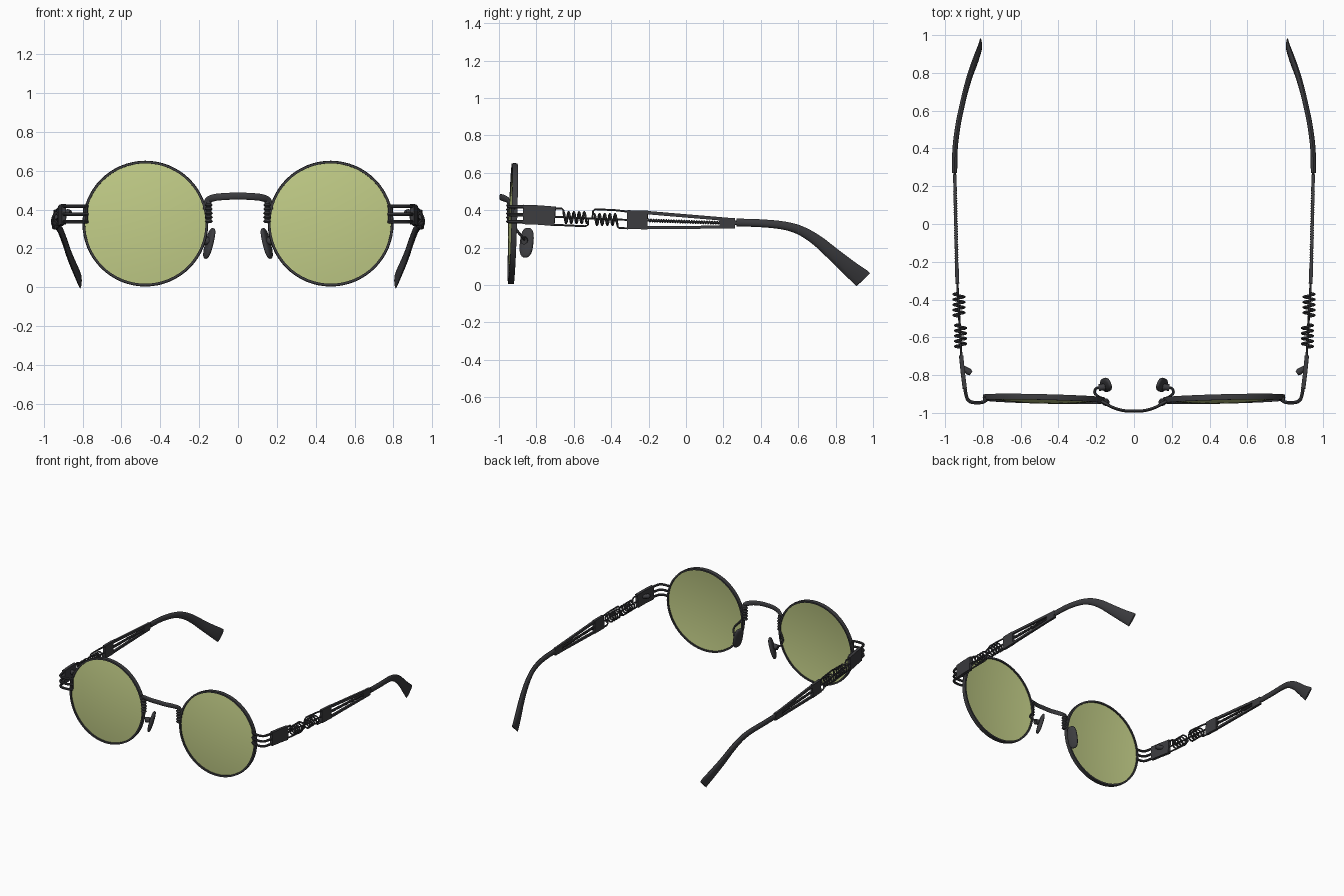
import bpy, bmesh, math
from mathutils import Vector, Matrix

cube = bpy.data.objects.get("Cube")
if cube:
    bpy.data.objects.remove(cube)


def material(name, rgb):
    m = bpy.data.materials.new(name)
    m.use_nodes = True
    m.diffuse_color = (*rgb, 1)
    m.node_tree.nodes["Principled BSDF"].inputs["Base Color"].default_value = (*rgb, 1)
    return m


METAL = material("dark metal", (0.045, 0.045, 0.05))
GLASS = material("green lens", (0.53, 0.6, 0.24))
X, Y, Z = Vector((1, 0, 0)), Vector((0, 1, 0)), Vector((0, 0, 1))


def finish(name, bm, mat=METAL, mirror=True, angle=40):
    bmesh.ops.recalc_face_normals(bm, faces=bm.faces)
    me = bpy.data.meshes.new(name)
    bm.to_mesh(me)
    bm.free()
    ob = bpy.data.objects.new(name, me)
    bpy.context.collection.objects.link(ob)
    me.materials.append(mat)
    bpy.ops.object.select_all(action="DESELECT")
    ob.select_set(True)
    bpy.context.view_layer.objects.active = ob
    bpy.ops.object.shade_smooth_by_angle(angle=math.radians(angle))
    if mirror:
        ob.modifiers.new("Mirror", "MIRROR").use_mirror_merge = False
    return ob


def smooth_path(pts, steps=6):
    """Catmull-Rom curve through points of any dimension."""
    p = [pts[0]] + list(pts) + [pts[-1]]
    out = []
    for a, b, c, d in zip(p, p[1:], p[2:], p[3:]):
        for i in range(steps):
            t = i / steps
            out.append(tuple(0.5 * (2 * q + (r - o) * t + (2 * o - 5 * q + 4 * r - s) * t * t
                       + (3 * q - o - 3 * r + s) * t ** 3) for o, q, r, s in zip(a, b, c, d)))
    return out + [tuple(pts[-1])]


def sweep(name, pts, half, up=X, sides=8, mirror=True):
    """Sweep a section; half = (along up, across), or one pair per point."""
    pts = [Vector(p) for p in pts]
    bm, rings = bmesh.new(), []
    k, off = (math.sqrt(2), math.pi / 4) if sides == 4 else (1, 0)
    for i, p in enumerate(pts):
        t = (pts[min(i + 1, len(pts) - 1)] - pts[max(i - 1, 0)]).normalized()
        side = t.cross(up).normalized()
        u = side.cross(t)
        h, w = half[i] if isinstance(half, list) else half
        rings.append([bm.verts.new(p + k * (u * h * math.cos(a) + side * w * math.sin(a)))
                      for a in (off + math.tau * j / sides for j in range(sides))])
    for a, b in zip(rings, rings[1:]):
        for j in range(sides):
            bm.faces.new((a[j], a[j - 1], b[j - 1], b[j]))
    bm.faces.new(rings[0])
    bm.faces.new(rings[-1])
    return finish(name, bm, mirror=mirror)


def helix(start, end, radius, turns, per=12):
    s, e = Vector(start), Vector(end)
    n = int(turns * per)
    return [s.lerp(e, i / n) + radius * (X * math.sin(math.tau * i / per) + Z * math.cos(math.tau * i / per))
            for i in range(n + 1)]


def revolve(name, profile, mat, place):
    """Revolve (radius, depth) points about the y axis."""
    bm = bmesh.new()
    vs = [bm.verts.new((r, y, 0)) for r, y in profile]
    edges = [bm.edges.new(p) for p in zip(vs, vs[1:])]
    bmesh.ops.spin(bm, geom=vs + edges, cent=(0, 0, 0), axis=Y, angle=math.tau, steps=64)
    bmesh.ops.remove_doubles(bm, verts=bm.verts, dist=0.0005)
    bm.transform(place)
    return finish(name, bm, mat)


# Lenses and rims, slightly wrapped and tilted
place = (Matrix.Translation((0.477, -0.926, 0.328)) @ Matrix.Rotation(math.radians(1.4), 4, "Z")
         @ Matrix.Rotation(math.radians(-1.8), 4, "X"))
revolve("rim", [(0.31, -0.015), (0.322, -0.015), (0.324, 0), (0.322, 0.015), (0.31, 0.015), (0.31, -0.015)],
        METAL, place)
dome = [(0.312 * i / 8, -0.024 + 0.02 * (i / 8) ** 2) for i in range(9)]
revolve("lens", dome + [(r, y + 0.01) for r, y in reversed(dome)], GLASS, place)

# Bridge: arched flat bar with wound posts at its ends
bridge = smooth_path([(-0.163, -0.935, 0.4), (-0.155, -0.945, 0.445), (-0.12, -0.968, 0.462), (-0.06, -0.987, 0.468),
                      (0, -0.99, 0.47), (0.06, -0.987, 0.468), (0.12, -0.968, 0.462), (0.155, -0.945, 0.445),
                      (0.163, -0.935, 0.4)])
sweep("bridge", bridge, (0.008, 0.018), up=Y, sides=12, mirror=False)
sweep("bridge_post", [(0.148, -0.943, 0.335), (0.15, -0.943, 0.45)], (0.013, 0.013), sides=12)
for i in range(5):
    z = 0.34 + i * 0.021
    sweep("post_winding", [(0.15, -0.943, z - 0.008), (0.15, -0.943, z), (0.15, -0.943, z + 0.008)],
          [(0.013, 0.013), (0.021, 0.02), (0.013, 0.013)], sides=12)

# Nose pads on bent wire arms
sweep("pad_arm", smooth_path([(0.16, -0.925, 0.34), (0.185, -0.915, 0.31), (0.208, -0.895, 0.28),
                              (0.2, -0.87, 0.25), (0.16, -0.862, 0.24)]), (0.007, 0.007), up=Y)
bm = bmesh.new()
bmesh.ops.create_uvsphere(bm, u_segments=20, v_segments=14, radius=1)
for v in bm.verts:
    v.co = Vector([math.copysign(abs(c) ** 0.75, c) for c in v.co])
bm.transform(Matrix.Translation((0.148, -0.852, 0.226)) @ Matrix.Rotation(math.radians(-22), 4, "Z")
             @ Matrix.Rotation(math.radians(-15), 4, "Y") @ Matrix.Diagonal((0.015, 0.038, 0.082, 1)))
finish("nose_pad", bm)
sweep("pad_mount", [(0.15, -0.862, 0.24), (0.186, -0.866, 0.236)], (0.018, 0.02), up=Y, sides=12)

# Three prongs wrapping from each rim to the hinge plate
for z in (0.418, 0.376, 0.338):
    sweep("front_prong", smooth_path([(0.775, -0.925, z), (0.8, -0.943, z), (0.85, -0.945, z), (0.878, -0.932, z),
                                      (0.89, -0.9, z), (0.898, -0.85, z)]), (0.009, 0.009), up=Z)
sweep("rim_lug", [(0.785, -0.925, 0.33), (0.785, -0.925, 0.425)], (0.012, 0.012), sides=8)
sweep("hinge_plate", [(0.896, -0.87, 0.377), (0.906, -0.79, 0.374), (0.915, -0.7, 0.367)],
      (0.011, 0.052), sides=4)
sweep("hinge_stud", [(0.91, -0.757, 0.38), (0.875, -0.782, 0.385), (0.862, -0.79, 0.385)],
      [(0.012, 0.012), (0.018, 0.018), (0.013, 0.013)], up=Z, sides=12)

# Twin coil springs linked by cranked wires
for y0, y1, x, z in ((-0.655, -0.53, 0.918, 0.36), (-0.49, -0.365, 0.927, 0.35)):
    sweep("coil_spring", helix((x, y0, z), (x, y1, z), 0.03, 4.5), (0.006, 0.006), up=Y, sides=6)


def wire(name, yz):
    sweep(name, [(0.914 + (y + 0.7) * 0.055, y, z) for y, z in yz], (0.006, 0.006), sides=6)


wire("upper_front_wire", [(-0.71, 0.41), (-0.665, 0.409), (-0.655, 0.4), (-0.653, 0.36), (-0.64, 0.355)])
wire("upper_rear_wire", [(-0.5, 0.355), (-0.497, 0.395), (-0.485, 0.405), (-0.38, 0.4), (-0.31, 0.392)])
wire("lower_front_wire", [(-0.71, 0.322), (-0.54, 0.314), (-0.525, 0.32), (-0.522, 0.355), (-0.5, 0.355)])
wire("lower_rear_wire", [(-0.38, 0.345), (-0.368, 0.34), (-0.365, 0.31), (-0.355, 0.304), (-0.31, 0.303)])
wire("centre_wire", [(-0.71, 0.365), (-0.6, 0.36), (-0.45, 0.352), (-0.31, 0.348)])

# Arm: plate, two converging bars with a wound rod between, and end block
sweep("arm_plate", [(0.935, -0.315, 0.35), (0.939, -0.205, 0.347)], (0.01, 0.05), sides=4)
sweep("arm_upper_bar", [(0.939, -0.21, 0.387), (0.949, 0.23, 0.35)], (0.008, 0.009), sides=4)
sweep("arm_lower_bar", [(0.939, -0.21, 0.306), (0.949, 0.23, 0.31)], (0.008, 0.008), sides=4)
sweep("arm_rod", [(0.939, -0.21, 0.345), (0.948, 0.2, 0.331)], (0.006, 0.006))
sweep("rod_winding", helix((0.939, -0.2, 0.345), (0.947, 0.18, 0.332), 0.007, 28, 8), (0.004, 0.004), up=Y, sides=5)
sweep("arm_end_block", [(0.947, 0.18, 0.331), (0.949, 0.262, 0.33)], (0.009, 0.028), sides=4)
sweep("tip_pin", [(0.949, 0.25, 0.332), (0.95, 0.29, 0.333)], (0.007, 0.012))

# Curved temple tip flaring towards its end: x, y, z, half thickness, half height
tip = smooth_path([(0.95, 0.27, 0.334, 0.014, 0.021), (0.947, 0.4, 0.33, 0.014, 0.021),
                   (0.932, 0.52, 0.318, 0.014, 0.022), (0.914, 0.61, 0.292, 0.014, 0.025),
                   (0.893, 0.7, 0.238, 0.014, 0.03), (0.867, 0.79, 0.162, 0.014, 0.036),
                   (0.838, 0.87, 0.093, 0.014, 0.043), (0.815, 0.935, 0.04, 0.01, 0.05),
                   (0.813, 0.948, 0.028, 0.006, 0.05)])
sweep("temple_tip", [p[:3] for p in tip], [p[3:] for p in tip], sides=12)
